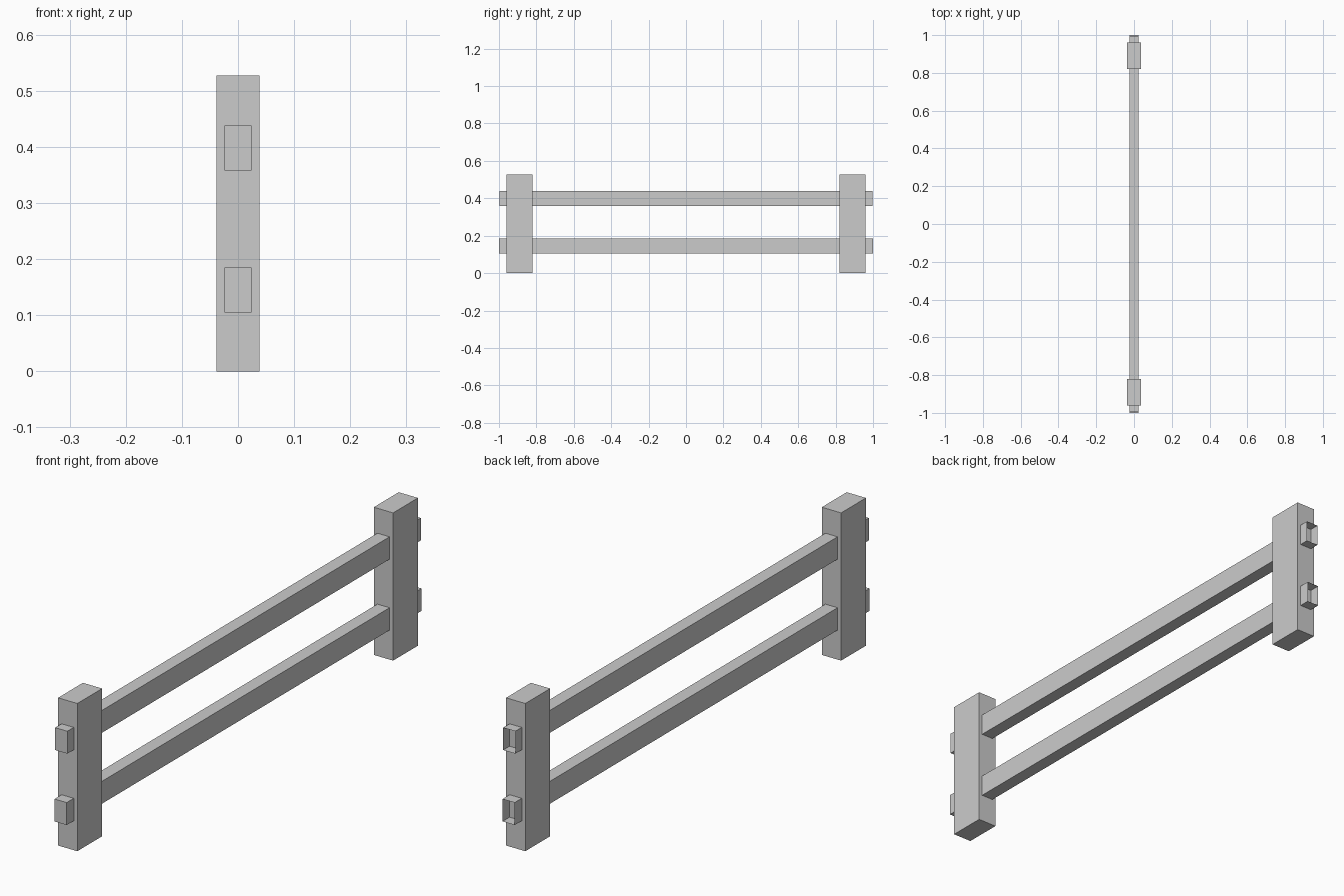
import bpy
import bmesh

if "Cube" in bpy.data.objects:
    bpy.data.objects.remove(bpy.data.objects["Cube"])


def box(name, lo, hi, open_end=False):
    """Axis-aligned box between two corners; open_end removes the +y cap."""
    bm = bmesh.new()
    bmesh.ops.create_cube(bm, size=1.0)
    for v in bm.verts:
        v.co = [(a + b) / 2 + c * (b - a) for a, b, c in zip(lo, hi, v.co)]
    bm.normal_update()
    if open_end:
        caps = [f for f in bm.faces if f.normal.y > 0.9]
        bmesh.ops.delete(bm, geom=caps, context='FACES_ONLY')
    mesh = bpy.data.meshes.new(name)
    bm.to_mesh(mesh)
    bm.free()
    obj = bpy.data.objects.new(name, mesh)
    bpy.context.collection.objects.link(obj)
    return obj


# Two upright posts
for name, y in (("front_post", -0.89), ("back_post", 0.89)):
    box(name, (-0.038, y - 0.07, 0.0), (0.038, y + 0.07, 0.527))

# Two rails running through the posts, uncapped at the back end
for name, z, half in (("lower_rail", 0.145, 1.0), ("upper_rail", 0.398, 0.996)):
    box(name, (-0.024, -half, z - 0.04), (0.024, half, z + 0.04), open_end=True)
